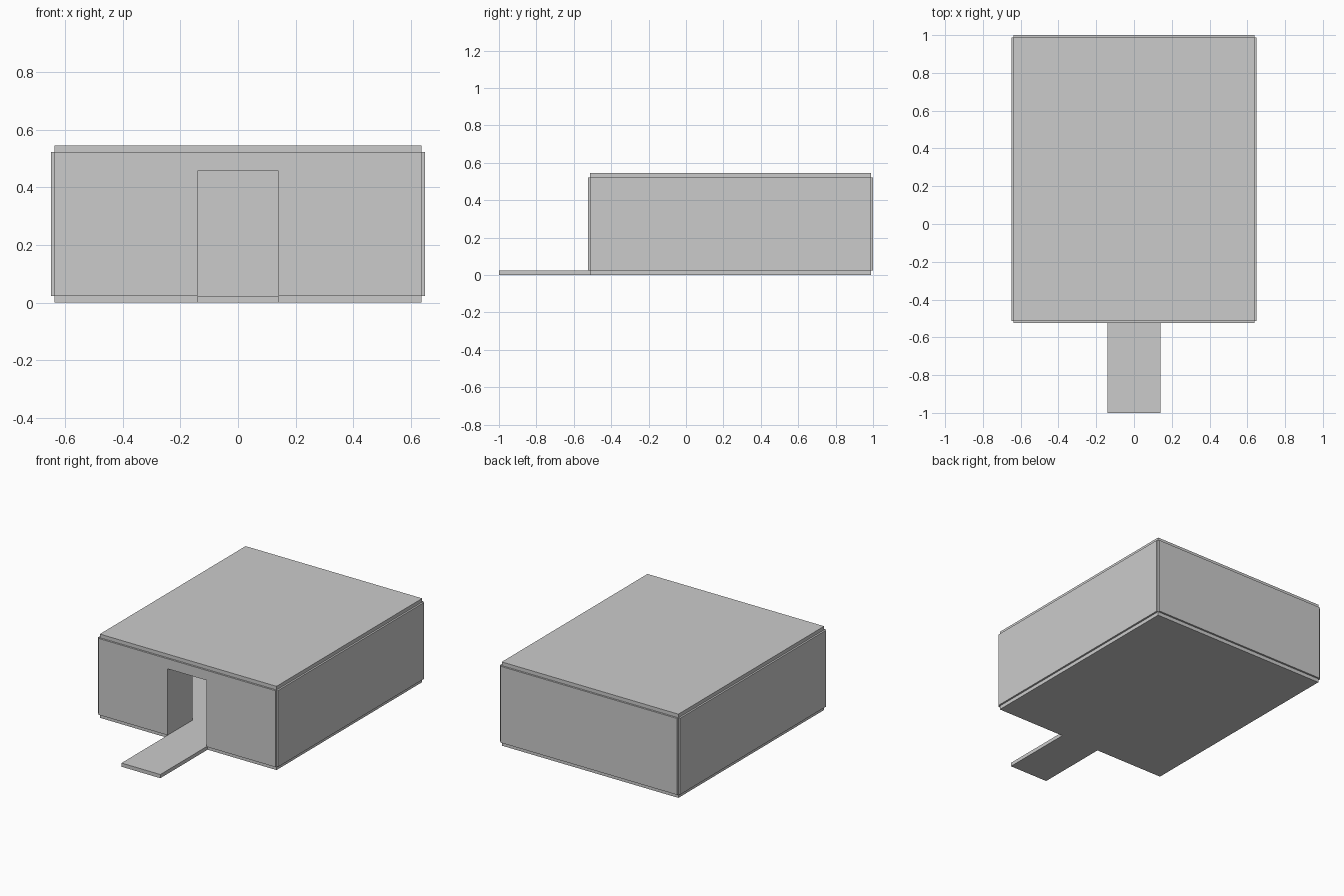
import bpy

if "Cube" in bpy.data.objects:
    bpy.data.objects.remove(bpy.data.objects["Cube"])

T = 0.024                # panel thickness
HX = 0.637               # half width of the floor and roof plates
Y0, Y1 = -0.513, 0.988   # front and back edges of the plates
WALL_TOP = 0.522
DOOR, DOOR_TOP = 0.14, 0.457
TUNNEL_END = -0.27


def box(name, x, y, z):
    """Box from (min, max) pairs."""
    idx = [(0, 0, 0), (1, 0, 0), (1, 1, 0), (0, 1, 0),
           (0, 0, 1), (1, 0, 1), (1, 1, 1), (0, 1, 1)]
    verts = [(x[i], y[j], z[k]) for i, j, k in idx]
    faces = [(3, 2, 1, 0), (4, 5, 6, 7), (0, 1, 5, 4),
             (1, 2, 6, 5), (2, 3, 7, 6), (3, 0, 4, 7)]
    me = bpy.data.meshes.new(name)
    me.from_pydata(verts, [], faces)
    ob = bpy.data.objects.new(name, me)
    bpy.context.collection.objects.link(ob)
    return ob


# Floor, roof and the entrance path
box("floor", (-HX, HX), (Y0, Y1), (0, T))
box("roof", (-HX, HX), (Y0, Y1), (WALL_TOP, WALL_TOP + T))
box("path", (-DOOR, DOOR), (-1.0, Y0), (0, T))

# Back wall, centred on the plate edge
wall_z = (T, WALL_TOP)
box("back_wall", (-HX, HX), (Y1 - T / 2, Y1 + T / 2), wall_z)

# Front wall around the doorway
front_y = (Y0 - T / 2, Y0 + T / 2)
box("front_lintel", (-DOOR, DOOR), front_y, (DOOR_TOP, WALL_TOP))

for side, s in (("left", -1), ("right", 1)):
    def span(a, b):
        return tuple(sorted((s * a, s * b)))
    box(side + "_front_wall", span(DOOR, HX), front_y, wall_z)
    # Side walls, centred on the plate edge
    box(side + "_side_wall", span(HX - T / 2, HX + T / 2), (Y0, Y1), wall_z)
    # Entrance passage walls
    box(side + "_passage_wall", span(DOOR, DOOR + T),
        (front_y[1], TUNNEL_END), (T, DOOR_TOP))

# Passage ceiling
box("passage_ceiling", (-DOOR - T, DOOR + T), (front_y[1], TUNNEL_END),
    (DOOR_TOP, DOOR_TOP + T))
